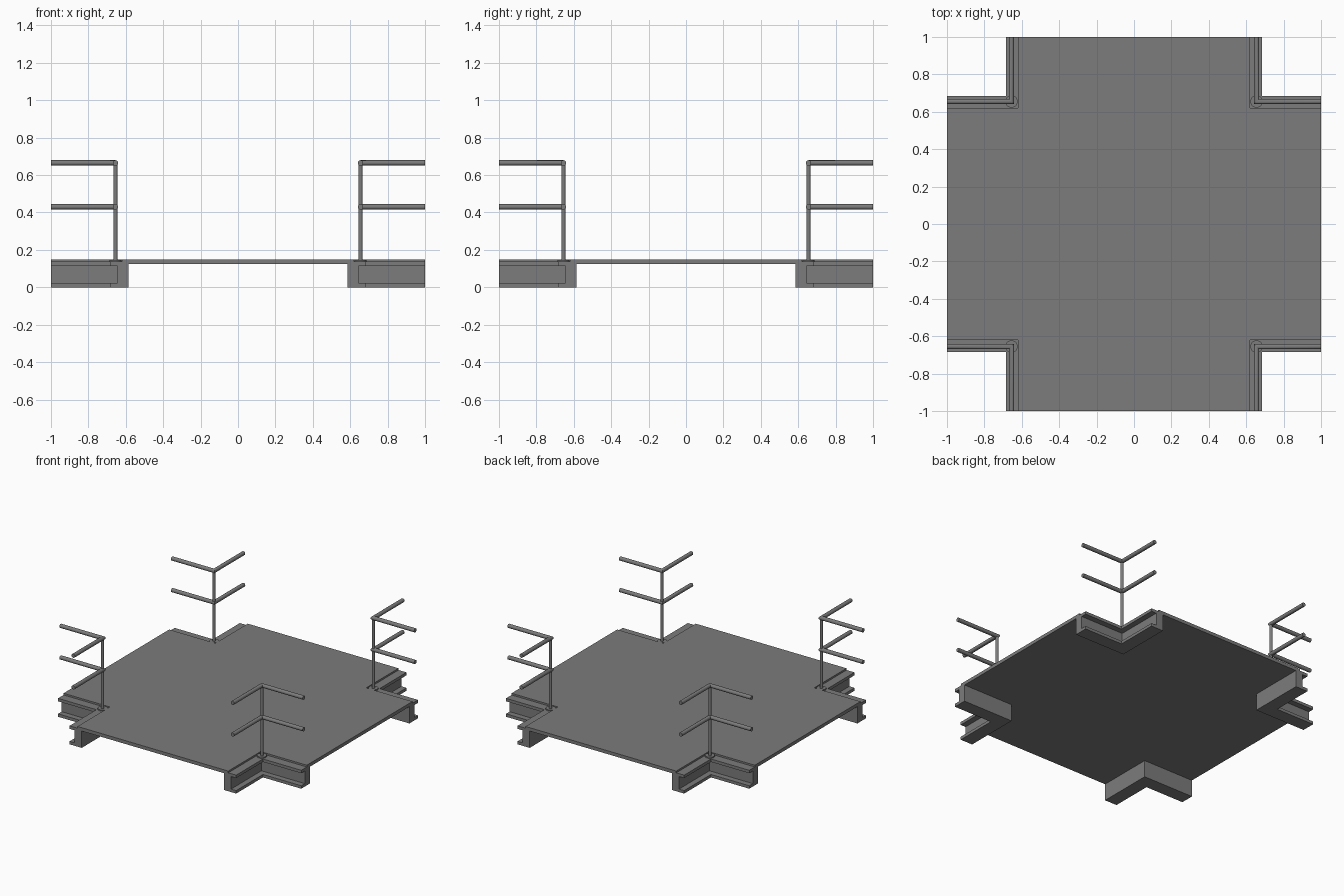
import bpy, bmesh, math

if "Cube" in bpy.data.objects:
    bpy.data.objects.remove(bpy.data.objects["Cube"], do_unlink=True)

steel = bpy.data.materials.new("grey_steel")
steel.use_nodes = True
grey = (0.2, 0.2, 0.2, 1)
steel.diffuse_color = grey
steel.node_tree.nodes["Principled BSDF"].inputs["Base Color"].default_value = grey

EDGE = 1.0      # outer reach of the platform
RAIL = 0.655    # centre line of posts and rails


def finish(name, bm, mirrored=True, smooth=False):
    bmesh.ops.recalc_face_normals(bm, faces=bm.faces)
    mesh = bpy.data.meshes.new(name)
    bm.to_mesh(mesh)
    bm.free()
    obj = bpy.data.objects.new(name, mesh)
    bpy.context.collection.objects.link(obj)
    mesh.materials.append(steel)
    if mirrored:
        mod = obj.modifiers.new("four_corners", 'MIRROR')
        mod.use_axis = (True, True, False)
        mod.use_mirror_merge = False
    if smooth:
        bpy.ops.object.select_all(action='DESELECT')
        obj.select_set(True)
        bpy.context.view_layer.objects.active = obj
        bpy.ops.object.shade_smooth_by_angle(angle=math.radians(40))
    return obj


def corner_sweep(name, profile, smooth=False):
    """Sweep an (offset, z) profile round a mitred corner."""
    bm = bmesh.new()
    rings = [[bm.verts.new((EDGE, d, z)) for d, z in profile],
             [bm.verts.new((d, d, z)) for d, z in profile],
             [bm.verts.new((d, EDGE, z)) for d, z in profile]]
    n = len(profile)
    for a, b in zip(rings, rings[1:]):
        for i in range(n):
            j = (i + 1) % n
            bm.faces.new((a[i], a[j], b[j], b[i]))
    bm.faces.new(rings[0])
    bm.faces.new(rings[-1])
    return finish(name, bm, smooth=smooth)


def cylinder(name, radius, bottom, top, sides):
    bm = bmesh.new()
    bmesh.ops.create_cone(bm, cap_ends=True, segments=sides, radius1=radius,
                          radius2=radius, depth=top - bottom)
    bmesh.ops.translate(bm, verts=bm.verts, vec=(RAIL, RAIL, (bottom + top) / 2))
    return finish(name, bm, smooth=True)


# Cross-shaped deck plate
a = 0.62
quarter = [(EDGE, -a), (EDGE, a), (a, a)]
outline = []
for turn in range(4):
    c, s = [(1, 0), (0, 1), (-1, 0), (0, -1)][turn]
    outline += [(x * c - y * s, x * s + y * c) for x, y in quarter]
bm = bmesh.new()
base = bm.faces.new([bm.verts.new((x, y, 0.125)) for x, y in outline])
grown = bmesh.ops.extrude_face_region(bm, geom=[base], use_keep_orig=True)
top_verts = [g for g in grown["geom"] if isinstance(g, bmesh.types.BMVert)]
bmesh.ops.translate(bm, verts=top_verts, vec=(0, 0, 0.025))
finish("deck_plate", bm, mirrored=False)

# Corner channel beams, open outwards
inner, web, outer = 0.585, 0.643, 0.685
corner_sweep("corner_beam", [
    (inner, 0), (outer, 0), (outer, 0.022), (web, 0.022),
    (web, 0.115), (outer, 0.115), (outer, 0.137), (a, 0.137),
    (a, 0.125), (inner, 0.125)])

# Handrails
for name, height in (("top_rail", 0.665), ("middle_rail", 0.43)):
    r = 0.0145
    ring = [(RAIL + r * math.cos(t), height + r * math.sin(t))
            for t in (math.tau * i / 16 for i in range(16))]
    corner_sweep(name, ring, smooth=True)

# Posts with round foot plates
cylinder("rail_post", 0.011, 0.137, 0.665, 16)
cylinder("post_foot", 0.033, 0.135, 0.146, 20)
